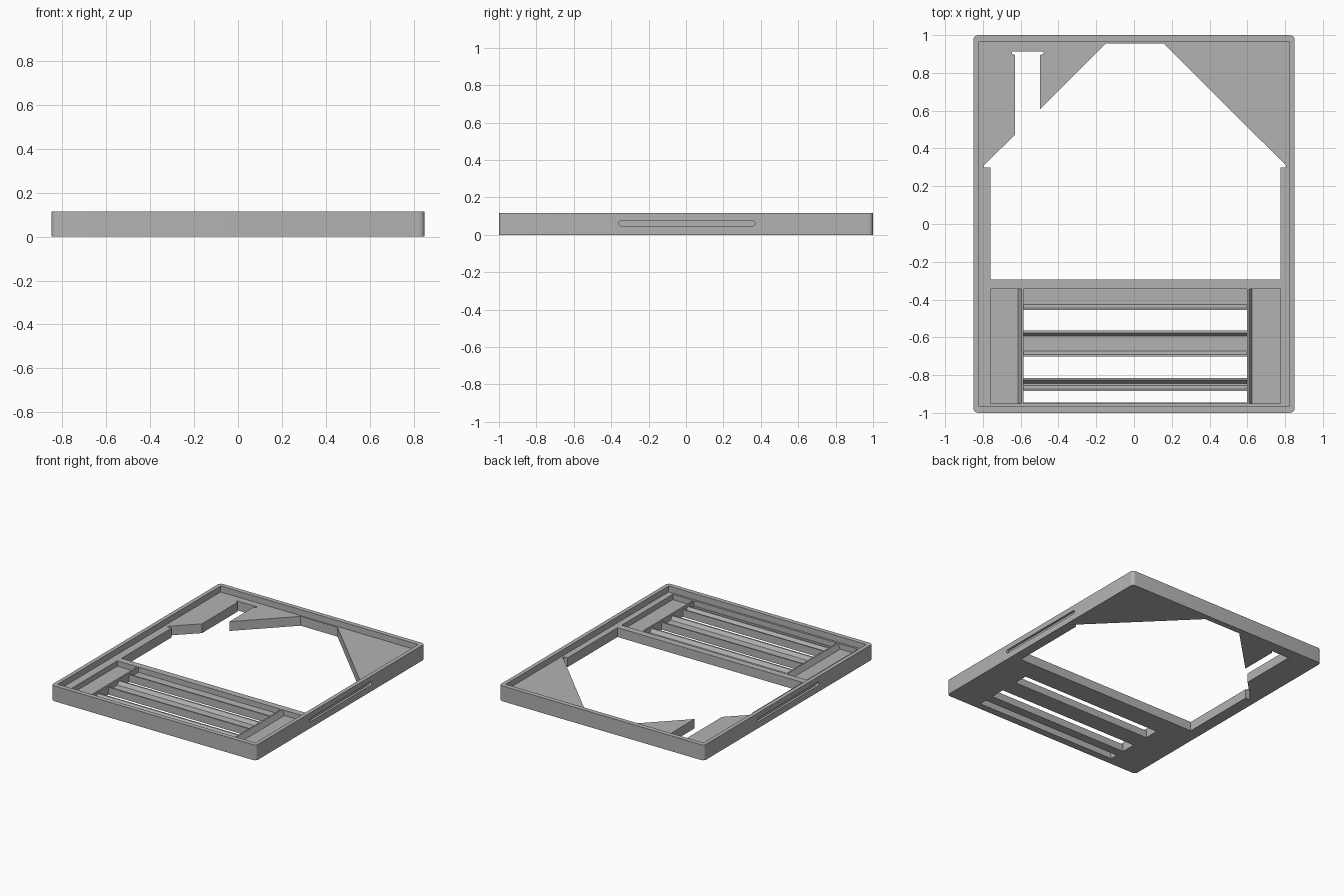
import bpy, bmesh, math

if "Cube" in bpy.data.objects:
    bpy.data.objects.remove(bpy.data.objects["Cube"])

grey = bpy.data.materials.new("plain_grey")
grey.diffuse_color = (0.45, 0.45, 0.45, 1)
grey.use_nodes = True
grey.node_tree.nodes["Principled BSDF"].inputs["Base Color"].default_value = grey.diffuse_color

TOP, FLOOR, POCKET = 0.115, 0.07, 0.03


def prism(name, pts, axis, a, b):
    """Extrude a 2D outline along an axis from a to b."""
    place = {'x': lambda p, t: (t, p[0], p[1]),
             'y': lambda p, t: (p[0], t, p[1]),
             'z': lambda p, t: (p[0], p[1], t)}[axis]
    bm = bmesh.new()
    lo = [bm.verts.new(place(p, a)) for p in pts]
    hi = [bm.verts.new(place(p, b)) for p in pts]
    bm.faces.new(lo)
    bm.faces.new(hi)
    n = len(pts)
    for i in range(n):
        j = (i + 1) % n
        bm.faces.new((lo[i], lo[j], hi[j], hi[i]))
    bmesh.ops.recalc_face_normals(bm, faces=bm.faces)
    me = bpy.data.meshes.new(name)
    bm.to_mesh(me)
    bm.free()
    me.materials.append(grey)
    ob = bpy.data.objects.new(name, me)
    bpy.context.collection.objects.link(ob)
    return ob


def rect(x0, x1, y0, y1):
    return [(x0, y0), (x1, y0), (x1, y1), (x0, y1)]


def rounded(x0, x1, y0, y1, r, seg):
    pts = []
    corners = [(x1 - r, y1 - r), (x0 + r, y1 - r), (x0 + r, y0 + r), (x1 - r, y0 + r)]
    for k, (cx, cy) in enumerate(corners):
        for i in range(seg + 1):
            t = math.pi / 2 * (k + i / seg)
            pts.append((cx + r * math.cos(t), cy + r * math.sin(t)))
    return pts


def cut(target, cutter):
    mod = target.modifiers.new("cut", 'BOOLEAN')
    mod.operation = 'DIFFERENCE'
    mod.solver = 'EXACT'
    mod.object = cutter
    bpy.context.view_layer.objects.active = target
    bpy.ops.object.modifier_apply(modifier=mod.name)
    bpy.data.objects.remove(cutter)


# Outer tray with a raised rim
tray = prism("tray_frame", rounded(-0.85, 0.85, -1, 1, 0.025, 5), 'z', 0, TOP)
cut(tray, prism("rim_cutter", rect(-0.82, 0.82, -0.965, 0.965), 'z', FLOOR, 0.3))

# House-shaped opening with chimney
house = [(-0.76, -0.295), (0.775, -0.295), (0.775, 0.298), (0.805, 0.298), (0.805, 0.31),
         (0.157, 0.955), (-0.15, 0.955), (-0.497, 0.608), (-0.497, 0.895), (-0.48, 0.9),
         (-0.48, 0.912), (-0.645, 0.912), (-0.645, 0.9), (-0.63, 0.895), (-0.63, 0.473),
         (-0.795, 0.31), (-0.795, 0.298), (-0.76, 0.298)]
cut(tray, prism("house_cutter", house, 'z', -0.1, 0.3))

# Sunken vent pocket and its three slots
cut(tray, prism("pocket_cutter", rect(-0.76, 0.775, -0.95, -0.345), 'z', POCKET, 0.3))
X0, X1 = -0.585, 0.597
slots = [(-0.565, -0.455), (-0.815, -0.702), (-0.945, -0.885)]
for y0, y1 in slots:
    cut(tray, prism("slot_cutter", rect(X0, X1, y0, y1), 'z', -0.1, 0.3))

# Long grip grooves in both side walls
for s in (-1, 1):
    groove = rounded(-0.36, 0.37, 0.048, 0.075, 0.0134, 5)
    cut(tray, prism("groove_cutter", groove, 'x', s * 0.833, s * 0.9))

# Ribs along the slots: flat top at the slot edge, sloping away from it


def rib(name, edge, d, height, axis, a, b):
    prism(name, [(edge, 0.015), (edge, height), (edge + d * 0.011, height),
                 (edge + d * 0.029, POCKET), (edge + d * 0.029, 0.015)], axis, a, b)


for i, (y0, y1) in enumerate(slots):
    rib(f"slot_rib_upper_{i + 1}", y1, 1, 0.055, 'x', X0, X1)
    if i < 2:
        rib(f"slot_rib_lower_{i + 1}", y0, -1, 0.055, 'x', X0, X1)

# Dividers at the two ends of the slots
rib("divider_left", X0, -1, FLOOR, 'y', -0.95, -0.345)
rib("divider_right", X1, 1, FLOOR, 'y', -0.95, -0.345)

# Smooth only the rounded corners
bpy.ops.object.select_all(action='DESELECT')
tray.select_set(True)
bpy.context.view_layer.objects.active = tray
bpy.ops.object.shade_smooth_by_angle(angle=math.radians(30))
